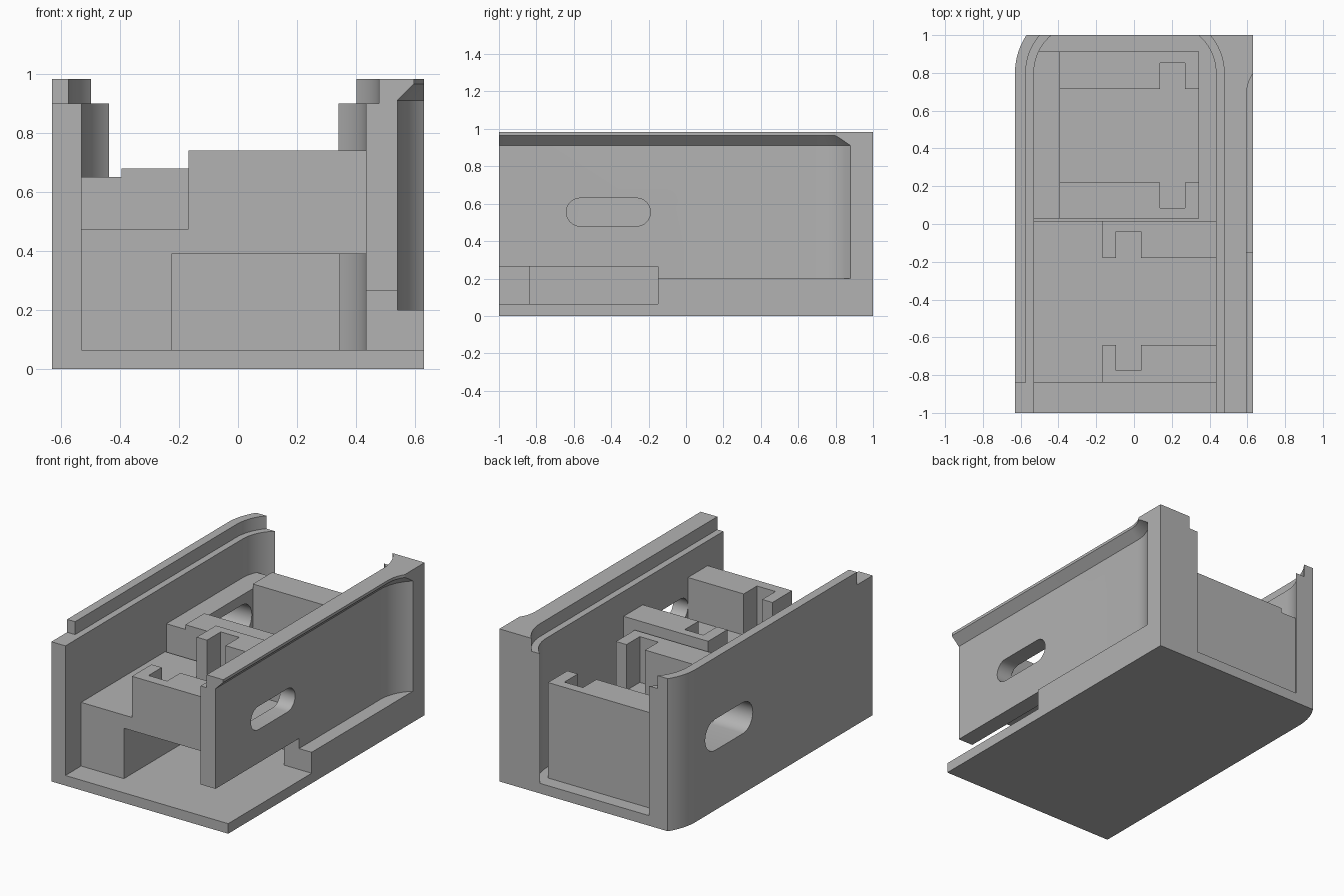
import bpy, bmesh, math

old = bpy.data.objects.get("Cube")
if old:
    bpy.data.objects.remove(old, do_unlink=True)

grey = bpy.data.materials.new("plain grey")
grey.use_nodes = True
colour = (0.45, 0.45, 0.45, 1)
grey.diffuse_color = colour
grey.node_tree.nodes["Principled BSDF"].inputs["Base Color"].default_value = colour


def loft(name, rings):
    """Closed solid through a stack of matching outlines."""
    bm = bmesh.new()
    loops = [[bm.verts.new(p) for p in ring] for ring in rings]
    n = len(loops[0])
    for a, b in zip(loops, loops[1:]):
        for i in range(n):
            j = (i + 1) % n
            bm.faces.new((a[i], a[j], b[j], b[i]))
    bm.faces.new(loops[0])
    bm.faces.new(loops[-1])
    bmesh.ops.recalc_face_normals(bm, faces=bm.faces)
    mesh = bpy.data.meshes.new(name)
    bm.to_mesh(mesh)
    bm.free()
    mesh.materials.append(grey)
    ob = bpy.data.objects.new(name, mesh)
    bpy.context.collection.objects.link(ob)
    return ob


def prism(name, outline, z0, z1):
    return loft(name, [[(x, y, z) for x, y in outline] for z in (z0, z1)])


def box(name, x0, x1, y0, y1, z0, z1):
    return prism(name, [(x0, y0), (x1, y0), (x1, y1), (x0, y1)], z0, z1)


def cut(ob, cutter):
    """Subtract the cutter, keep the result and drop the cutter."""
    mod = ob.modifiers.new("cut", 'BOOLEAN')
    mod.operation = 'DIFFERENCE'
    mod.solver = 'EXACT'
    mod.object = cutter
    bpy.context.view_layer.update()
    result = bpy.data.meshes.new_from_object(
        ob.evaluated_get(bpy.context.evaluated_depsgraph_get()))
    ob.modifiers.clear()
    ob.data = result
    bpy.data.objects.remove(cutter, do_unlink=True)


def arc(cx, cy, r, top, steps=14):
    """Arc starting level with its centre and rising to y = top."""
    end = math.asin((top - cy) / r)
    return [(cx + r * math.cos(end * i / steps), cy + r * math.sin(end * i / steps))
            for i in range(steps + 1)]


MID, BEND, SHIFT = -0.048, 0.8, 0.222    # channel centre, bend start, bend centre offset


def channel(half, z0, z1):
    """Channel cutter whose sides curve inward at the back."""
    side = [(half, -1.1)] + arc(SHIFT, BEND, half - SHIFT, 1.02)
    right = [(MID + x, y) for x, y in side]
    left = [(MID - x, y) for x, y in reversed(side)]
    return prism("channel_cutter", right + left, z0, z1)


def slot(x0, x1, y0, y1, z0, z1):
    """Round-ended slot cutter running along x."""
    r, zc, n = (z1 - z0) / 2, (z0 + z1) / 2, 16
    ring = []
    for cy, start in ((y1 - r, -math.pi / 2), (y0 + r, math.pi / 2)):
        for i in range(n + 1):
            t = start + math.pi * i / n
            ring.append((cy + r * math.cos(t), zc + r * math.sin(t)))
    return loft("slot_cutter", [[(x, y, z) for y, z in ring] for x in (x0, x1)])


def recess_ring(inset, z):
    """Outline of the grip recess at one height."""
    cx, cy, r, far = 0.807, 0.68, 0.267 - inset, 0.7
    curve = arc(-cx, cy, r, cy + math.sqrt(r * r - (cx - far) ** 2))
    pts = [(cx - r, -1.1)] + [(2 * cx - cx - (x + cx), y) for x, y in curve] + [(far, -1.1)]
    return [(x, y, z) for x, y in pts]


# Housing: floor and side walls with one rounded rear corner
corner = [(2 * (MID - SHIFT) - x, y) for x, y in arc(MID - SHIFT, BEND, 0.36, 1)]
housing = prism("housing", [(0.63, -1), (0.63, 1)] + corner[::-1] + [(-0.63, -1)], 0, 0.983)
cut(housing, channel(0.482, 0.065, 1.1))
cut(housing, channel(0.525, 0.9, 1.2))
cut(housing, box("rail_cutter", -0.8, -0.5, -1.1, -0.84, 0.9, 1.2))

# Grip recess with a sloped upper edge, and the low side opening
cut(housing, loft("recess_cutter", [recess_ring(d, z) for d, z in
                                    ((0, 0.2), (0, 0.91), (0.055, 0.965), (0.055, 1.1))]))
cut(housing, box("opening_cutter", 0.4, 0.8, -1.1, -0.15, 0.065, 0.265))

# Slots through both walls
rear_slot = (-0.8, -0.3, 0.22, 0.705, 0.386, 0.586)
cut(housing, slot(0.4, 0.8, -0.64, -0.19, 0.48, 0.63))
cut(housing, slot(*rear_slot))

# Front holder: two notched arms on a bridge over a hollow
front = box("front_holder", -0.55, 0.45, -0.84, 0.015, 0.05, 0.74)
cut(front, box("hollow_cutter", -0.225, 1, -2, 1, -1, 0.39))
cut(front, box("step_cutter", -1, -0.168, -2, 1, 0.475, 2))
cut(front, box("pocket_cutter", -1, 1, -0.64, -0.18, 0.475, 2))
cut(front, box("notch_cutter", -0.095, 0.037, -0.775, -0.04, 0.475, 2))

# Rear holder: notched pocket behind a lower side strip
rear = box("rear_holder", -0.55, 0.345, 0.028, 0.912, 0.05, 0.68)
cut(rear, box("strip_cutter", -1, -0.395, -1, 2, 0.65, 2))
cut(rear, box("pocket_cutter", -0.395, 1, 0.22, 0.715, 0.385, 2))
cut(rear, box("notch_cutter", 0.138, 0.27, 0.085, 0.852, 0.385, 2))
cut(rear, slot(*rear_slot))

# Smooth the curves, keep the corners crisp
bpy.ops.object.select_all(action='DESELECT')
for ob in (housing, front, rear):
    ob.select_set(True)
bpy.context.view_layer.objects.active = housing
bpy.ops.object.shade_smooth_by_angle(angle=math.radians(25))
